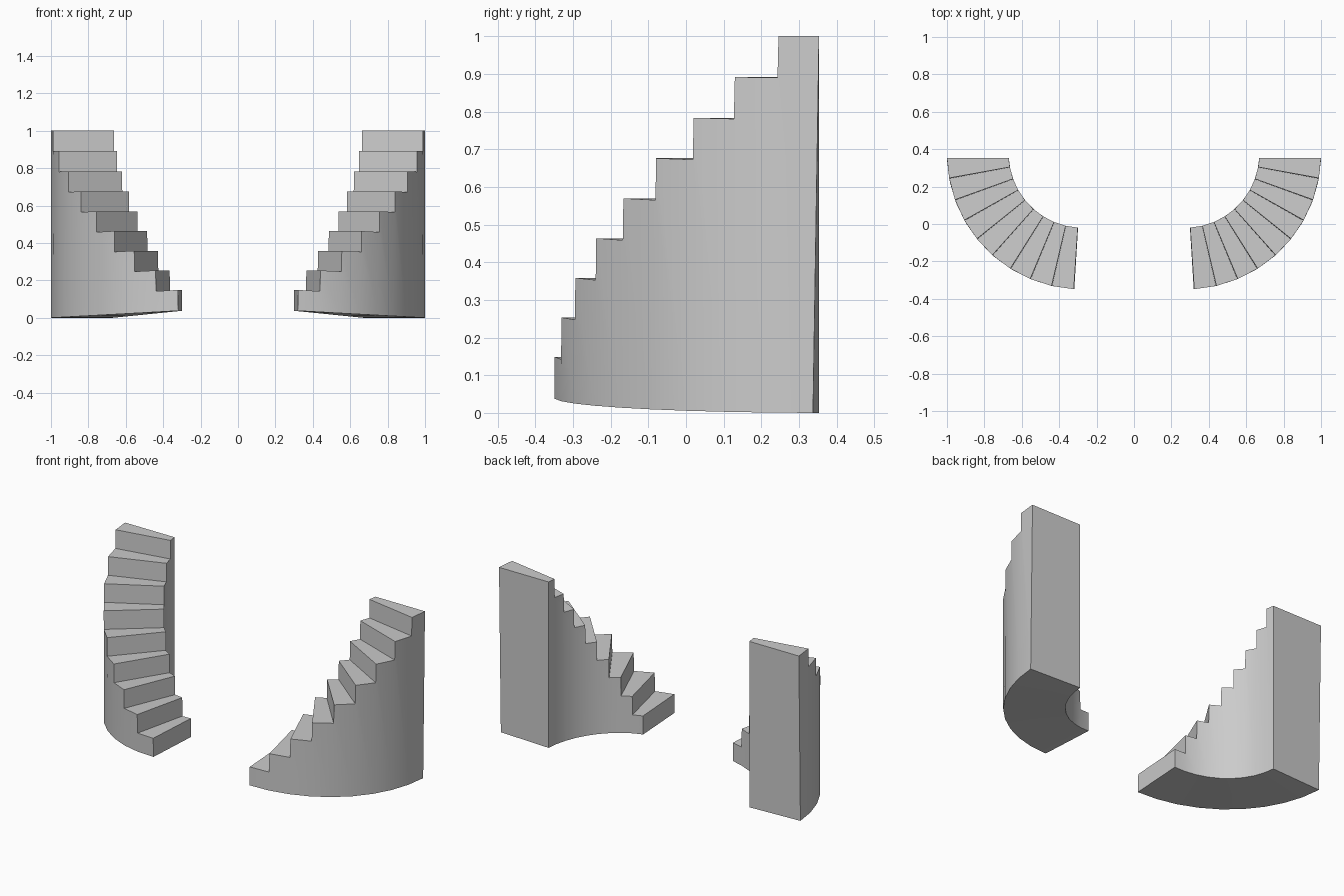
import bpy, bmesh
from math import sin, cos, radians

if "Cube" in bpy.data.objects:
    bpy.data.objects.remove(bpy.data.objects["Cube"])

STEPS = 9
RISE = 1.0 / STEPS
CX, CY = 0.275, 0.375          # centre of the curve
R_IN, R_OUT = 0.395, 0.725
A_LOW, A_TOP = 86.5, 3.0       # angle of the lowest and highest ends


def point(station, height, r, side):
    """Point on the curved stair: station 0 is the foot, STEPS is the back."""
    a = A_LOW + (A_TOP - A_LOW) * station / STEPS
    lift = 0.04 * (1 - cos(radians(a)))        # underside rises towards the foot
    a = radians(a - 2.0 * height)              # slight lean of the risers
    x = CX + r * cos(a)
    y = min(CY - r * sin(a), 0.353)
    return (side * x, y, height + lift)


def curved_stair(name, side):
    bm = bmesh.new()

    def pair(k, h):
        return [bm.verts.new(point(k, h, r, side)) for r in (R_IN, R_OUT)]

    base = [pair(k, 0) for k in range(STEPS + 1)]
    front = [pair(k, (k + 1) * RISE) for k in range(STEPS)]
    back = [pair(k + 1, (k + 1) * RISE) for k in range(STEPS)]

    for k in range(STEPS):
        b0, b1, f, e = base[k], base[k + 1], front[k], back[k]
        low = back[k - 1] if k else b0
        bm.faces.new((f[0], f[1], e[1], e[0]))             # tread
        bm.faces.new((low[0], low[1], f[1], f[0]))         # riser
        bm.faces.new((b0[0], b0[1], b1[1], b1[0]))         # underside
        for i in (0, 1):                                   # curved walls
            wall = [b0[i], b1[i], e[i], f[i]]
            if k:
                wall.append(low[i])
            bm.faces.new(wall)
    # flat back end
    bm.faces.new((base[-1][0], base[-1][1], back[-1][1], back[-1][0]))

    bmesh.ops.recalc_face_normals(bm, faces=bm.faces)
    mesh = bpy.data.meshes.new(name)
    bm.to_mesh(mesh)
    bm.free()
    ob = bpy.data.objects.new(name, mesh)
    bpy.context.collection.objects.link(ob)
    bpy.ops.object.select_all(action='DESELECT')
    bpy.context.view_layer.objects.active = ob
    ob.select_set(True)
    bpy.ops.object.shade_smooth_by_angle(angle=radians(30))


# Matching left and right staircases
curved_stair("right_staircase", 1)
curved_stair("left_staircase", -1)
